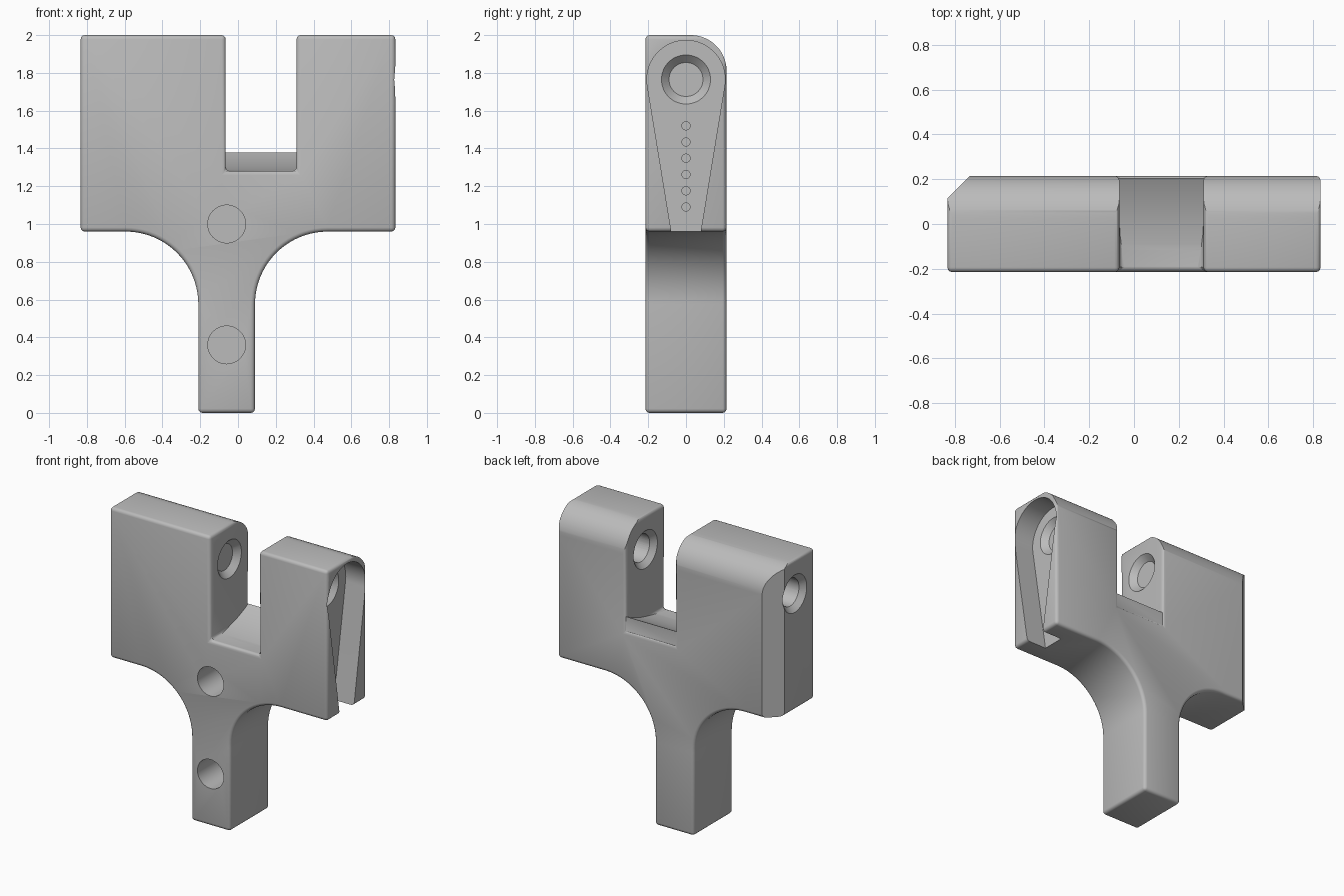
import bpy, bmesh, math
from mathutils import Vector, Matrix

if "Cube" in bpy.data.objects:
    bpy.data.objects.remove(bpy.data.objects["Cube"])

grey = bpy.data.materials.new("plain_grey")
grey.use_nodes = True
colour = (0.5, 0.5, 0.5, 1)
grey.diffuse_color = colour
grey.node_tree.nodes["Principled BSDF"].inputs["Base Color"].default_value = colour

HALF_X, HALF_Y, TOP, SHOULDER = 0.833, 0.215, 2.0, 0.96
SLOT_L, SLOT_R, SLOT_Z = -0.065, 0.31, 1.28
PIN_Z, RECESS_X = 1.765, 0.68


def arc(cx, cy, r, start, end, n=20):
    angles = [math.radians(start + (end - start) * i / n) for i in range(n + 1)]
    return [(cx + r * math.cos(a), cy + r * math.sin(a)) for a in angles]


def new_object(name, bm):
    bmesh.ops.recalc_face_normals(bm, faces=bm.faces)
    mesh = bpy.data.meshes.new(name)
    bm.to_mesh(mesh)
    bm.free()
    mesh.materials.append(grey)
    obj = bpy.data.objects.new(name, mesh)
    bpy.context.collection.objects.link(obj)
    return obj


def prism(name, points, axis, lo, hi):
    """Extrude a flat outline along the x, y or z axis."""
    place = {"x": lambda a, b: (lo, a, b),
             "y": lambda a, b: (a, lo, b),
             "z": lambda a, b: (a, b, lo)}[axis]
    bm = bmesh.new()
    face = bm.faces.new([bm.verts.new(place(a, b)) for a, b in points])
    ext = bmesh.ops.extrude_face_region(bm, geom=[face])
    verts = [v for v in ext["geom"] if isinstance(v, bmesh.types.BMVert)]
    step = Vector([(hi - lo) * (axis == k) for k in "xyz"])
    bmesh.ops.translate(bm, verts=verts, vec=step)
    return new_object(name, bm)


def tapered(name, start, axis, length, r1, r2, n=48):
    """Round bore from start along x or y; radius r1 at start, r2 at end."""
    bm = bmesh.new()
    turn = Matrix.Rotation(math.pi / 2, 4, "Y") if axis == "x" else Matrix.Rotation(-math.pi / 2, 4, "X")
    bmesh.ops.create_cone(bm, cap_ends=True, segments=n, radius1=r1, radius2=r2, depth=length,
                          matrix=Matrix.Translation(start) @ turn @ Matrix.Translation((0, 0, length / 2)))
    return new_object(name, bm)


def apply(obj, mod):
    bpy.context.view_layer.objects.active = obj
    bpy.ops.object.modifier_apply(modifier=mod.name)


def boolean(obj, tool, operation="DIFFERENCE"):
    mod = obj.modifiers.new("cut", "BOOLEAN")
    mod.solver, mod.operation, mod.object = "EXACT", operation, tool
    apply(obj, mod)
    bpy.data.objects.remove(tool)


# Forked body: two arms, a slot and an arched stem
outline = [(-HALF_X, TOP), (SLOT_L, TOP), (SLOT_L, SLOT_Z), (SLOT_R, SLOT_Z), (SLOT_R, TOP),
           (HALF_X, TOP), (HALF_X, SHOULDER)]
outline += arc(0.475, 0.575, 0.385, 90, 180)
outline += [(0.09, 0), (-0.21, 0)]
outline += arc(-0.595, 0.575, 0.385, 0, 90)
outline += [(-HALF_X, SHOULDER)]
body = prism("forked_body", outline, "y", -HALF_Y, HALF_Y)
bevel = body.modifiers.new("soft_edges", "BEVEL")
bevel.width, bevel.segments = 0.022, 3
bevel.limit_method, bevel.angle_limit = "ANGLE", math.radians(40)
apply(body, bevel)

# Concave slot floor rising to the back
radius = 0.85
floor = [(y, SLOT_Z + radius - math.sqrt(radius ** 2 - (y + 0.19) ** 2))
         for y in [-0.19 + 0.395 * i / 16 for i in range(17)]]
floor += [(0.205, 1.2), (-0.19, 1.2)]
boolean(body, prism("slot_floor", floor, "x", SLOT_L - 0.03, SLOT_R + 0.03), "UNION")

# Rounded back top of the arms
r = 0.19
rounding = arc(HALF_Y - r, TOP - r, r, 90, 0, 24)
rounding += [(0.5, TOP - r), (0.5, 2.5), (HALF_Y - r, 2.5)]
boolean(body, prism("back_round", rounding, "x", -1, 1))

# Chamfered back corner of the wide arm
corner = [(-HALF_X - 0.1, 0.015), (-HALF_X + 0.2, 0.315), (-HALF_X - 0.1, 0.315)]
boolean(body, prism("corner_chamfer", corner, "z", 0.8, 2.2))

# Teardrop recess in the outer face of the narrow arm
recess = arc(0, PIN_Z, 0.207, -9, 189, 48) + [(-0.068, 0.9), (0.068, 0.9)]
boolean(body, prism("side_recess", recess, "x", RECESS_X, 1))

# Pin bore with countersunk mouths
boolean(body, tapered("pin_bore", (-1, 0, PIN_Z), "x", 2, 0.095, 0.095))
for x, side in ((-HALF_X, 1), (SLOT_L, -1), (SLOT_R, 1), (RECESS_X, -1)):
    start = (x - side * 0.02, 0, PIN_Z)
    if side > 0:
        tool = tapered("countersink", start, "x", 0.06, 0.15, 0.09)
    else:
        tool = tapered("countersink", (x - 0.04, 0, PIN_Z), "x", 0.06, 0.09, 0.15)
    boolean(body, tool)

# Row of small marker holes on the recess floor
for i in range(6):
    boolean(body, tapered("marker_hole", (RECESS_X - 0.05, 0, 1.09 + 0.086 * i), "x", 0.1, 0.022, 0.022, 20))

# Blind mounting holes in the front of the stem
for z in (0.36, 1.0):
    boolean(body, tapered("mount_hole", (-0.06, -0.3, z), "y", 0.42, 0.1, 0.1))

bpy.ops.object.select_all(action="DESELECT")
body.select_set(True)
bpy.context.view_layer.objects.active = body
bpy.ops.object.shade_smooth_by_angle(angle=math.radians(32))
